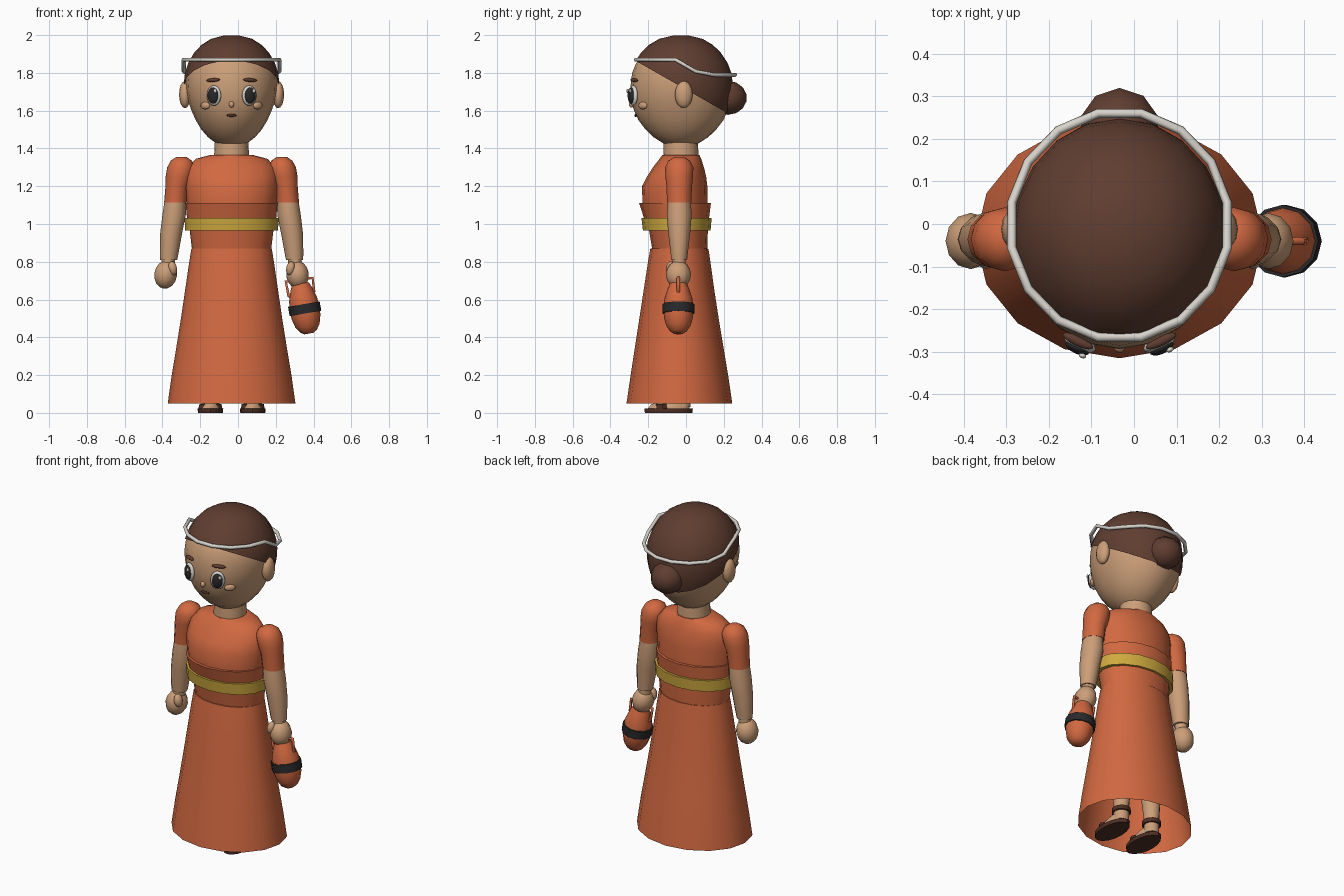
import bpy, bmesh, math
from mathutils import Vector

if "Cube" in bpy.data.objects:
    bpy.data.objects.remove(bpy.data.objects["Cube"])

X0 = -0.034  # body axis in x


def material(name, r, g, b):
    m = bpy.data.materials.new(name)
    m.diffuse_color = (r, g, b, 1)
    m.use_nodes = True
    m.node_tree.nodes["Principled BSDF"].inputs["Base Color"].default_value = m.diffuse_color
    return m


ORANGE = material("orange cloth", .64, .14, .052)
SKIN = material("skin", .60, .345, .19)
BROWN = material("hair brown", .115, .047, .03)
GOLD = material("gold sash", .62, .40, .05)
WHITE = material("off white", .68, .65, .60)
DARK = material("charcoal", .022, .022, .024)
SOLE = material("dark sandal brown", .075, .028, .018)


def finish(name, bm, mat, angle=40):
    me = bpy.data.meshes.new(name)
    bm.to_mesh(me)
    bm.free()
    me.materials.append(mat)
    ob = bpy.data.objects.new(name, me)
    bpy.context.collection.objects.link(ob)
    bpy.ops.object.select_all(action='DESELECT')
    ob.select_set(True)
    bpy.context.view_layer.objects.active = ob
    bpy.ops.object.shade_smooth_by_angle(angle=math.radians(angle))
    return ob


def loft_bm(rings, n=16, caps=True):
    """rings, lowest first: (z, centre x, centre y, radius x, radius y)"""
    bm = bmesh.new()
    loops = []
    for z, cx, cy, rx, ry in rings:
        loops.append([bm.verts.new((cx + rx * math.cos(2 * math.pi * i / n),
                                    cy + ry * math.sin(2 * math.pi * i / n), z)) for i in range(n)])
    for a, b in zip(loops, loops[1:]):
        for i in range(n):
            j = (i + 1) % n
            bm.faces.new((a[i], a[j], b[j], b[i]))
    if caps:
        bm.faces.new(loops[0][::-1])
        bm.faces.new(loops[-1])
    return bm


def loft(name, rings, mat, n=16, caps=True):
    return finish(name, loft_bm(rings, n, caps), mat)


def ball(name, loc, size, mat, rot=(0, 0, 0), u=14, v=9):
    bm = bmesh.new()
    bmesh.ops.create_uvsphere(bm, u_segments=u, v_segments=v, radius=1)
    bmesh.ops.scale(bm, vec=size, verts=bm.verts)
    ob = finish(name, bm, mat, 60)
    ob.location, ob.rotation_euler = loc, rot
    return ob


def tube(name, points, radius, mat, cyclic=False):
    cu = bpy.data.curves.new(name, 'CURVE')
    cu.dimensions = '3D'
    cu.bevel_depth, cu.bevel_resolution = radius, 1
    cu.use_fill_caps = True
    sp = cu.splines.new('POLY')
    sp.points.add(len(points) - 1)
    for p, co in zip(sp.points, points):
        p.co = (*co, 1)
    sp.use_cyclic_u = cyclic
    cu.materials.append(mat)
    ob = bpy.data.objects.new(name, cu)
    bpy.context.collection.objects.link(ob)
    return ob


# Head
HY = -0.027
HEAD = [(1.405, .03, .035), (1.425, .08, .09), (1.46, .125, .145), (1.5, .16, .187), (1.55, .19, .225),
        (1.6, .212, .248), (1.65, .23, .262), (1.7, .24, .267), (1.75, .243, .265), (1.8, .238, .258),
        (1.85, .22, .238), (1.9, .19, .203), (1.94, .15, .16), (1.97, .10, .106), (1.987, .03, .03)]
loft("head", [(z, X0, HY, a, b) for z, a, b in HEAD], SKIN, 20)

# Hair cap: enlarged head cut by a plane sloping down to the back
bm = loft_bm([(z + max(0, z - 1.8) * .06, X0, HY, a + .009, b + .009) for z, a, b in HEAD], 20)
bmesh.ops.bisect_plane(bm, geom=bm.verts[:] + bm.edges[:] + bm.faces[:], plane_co=(0, 0, 1.712),
                       plane_no=Vector((0, .57, 1)).normalized(), clear_inner=True)
finish("hair_cap", bm, BROWN, 50)
ball("hair_bun", (X0, .222, 1.668), (.098, .1, .09), BROWN, u=10, v=7)

# Circlet around the head, stepping down behind the ears
pts = []
for i in range(16):
    t = 2 * math.pi * (i + .5) / 16
    y = .268 * math.sin(t)
    pts.append((X0 + .258 * math.cos(t), y - .003, 1.87 - .08 * min(1, max(0, (y + .04) / .12))))
tube("circlet", pts, .011, WHITE, True)


# Face parts sit on the head surface at offset dx and height z
def on_face(name, dx, z, out, size, mat, roll=0):
    for (z0, a0, b0), (z1, a1, b1) in zip(HEAD, HEAD[1:]):
        if z0 <= z <= z1:
            k = (z - z0) / (z1 - z0)
            rx, ry = a0 + (a1 - a0) * k, b0 + (b1 - b0) * k
    c = math.sqrt(1 - (dx / rx) ** 2)
    ang = math.atan2(dx / rx ** 2, c / ry)
    loc = (X0 + dx + out * math.sin(ang), HY - ry * c - out * math.cos(ang), z)
    return ball(name, loc, size, mat, (0, roll, ang))


for s, side in ((-1, "left"), (1, "right")):
    on_face(side + "_eye_white", s * .09, 1.68, .008, (.041, .018, .054), WHITE)
    on_face(side + "_pupil", s * .09, 1.68, .021, (.031, .014, .043), DARK)
    on_face(side + "_eye_glint", s * .09 + .014, 1.705, .031, (.009, .006, .011), WHITE)
    on_face(side + "_eyebrow", s * .095, 1.762, .006, (.040, .012, .010), BROWN, s * .06)
    on_face(side + "_cheek", s * .138, 1.627, .002, (.031, .014, .02), SKIN)
    ball(side + "_ear", (X0 + s * .247, -.012, 1.685), (.031, .047, .072), SKIN, u=12, v=8)
on_face("nose", 0, 1.633, .004, (.014, .014, .017), SKIN)
on_face("mouth", 0, 1.575, .002, (.027, .008, .008), SOLE)

# Neck and dress
loft("neck", [(1.33, X0, -.027, .094, .094), (1.45, X0, -.027, .088, .09)], SKIN)
loft("bodice", [(1.10, X0, -.058, .236, .172), (1.2, X0, -.06, .245, .173), (1.25, X0, -.05, .243, .157),
                (1.30, X0, -.04, .232, .135), (1.345, X0, -.03, .19, .11), (1.366, X0, -.027, .11, .098)], ORANGE)
loft("chest_wrap", [(1.03, X0, -.05, .236, .172), (1.11, X0, -.058, .243, .19)], ORANGE)
loft("sash", [(.965, X0, -.049, .246, .179), (1.033, X0, -.05, .249, .186)], GOLD)
loft("waist", [(.86, X0, -.033, .209, .145), (.97, X0, -.04, .222, .156)], ORANGE)
loft("skirt", [(.05, X0, -.035, .338, .28), (.2, X0, -.035, .317, .258), (.35, X0, -.036, .292, .234),
               (.5, X0, -.037, .268, .21), (.65, X0, -.037, .246, .187), (.8, X0, -.036, .224, .165),
               (.868, X0, -.035, .213, .154)], ORANGE, caps=False)
loft("skirt_top", [(.862, X0, -.035, .212, .153), (.87, X0, -.035, .211, .152)], ORANGE)

# Arms, legs and sandals
AY = -.036
for s, side in ((-1, "left"), (1, "right")):
    def limb(name, rings, mat, n=12):
        loft(side + "_" + name, [(z, X0 + s * d, y, rx, ry) for z, d, y, rx, ry in rings], mat, n)

    limb("sleeve", [(1.115, .297, AY, .060, .064), (1.2, .289, AY, .061, .068), (1.25, .277, AY, .072, .073),
                    (1.3, .268, AY, .073, .075), (1.335, .266, AY, .056, .058), (1.356, .266, AY, .025, .025)], ORANGE)
    limb("forearm", [(.81, .333, AY, .045, .042), (.84, .331, AY, .049, .045), (.95, .32, AY, .058, .058),
                     (1.05, .304, AY, .062, .066), (1.12, .298, AY, .057, .061)], SKIN)
    limb("wrist", [(.77, .338, AY, .036, .036), (.82, .334, AY, .036, .036)], SKIN, 10)
    ball(side + "_hand", (X0 + s * .349, -.04, .732), (.06, .066, .075), SKIN, (0, -s * .15, 0), 12, 8)
    ball(side + "_thumb", (X0 + s * .312, -.078, .765), (.024, .028, .038), SKIN, (0, s * .2, 0), 10, 7)

    limb("leg", [(.03, .108, -.02, .042, .044), (.12, .108, -.02, .042, .044), (.3, .106, -.025, .058, .06),
                 (.5, .104, -.03, .066, .068), (.8, .1, -.03, .08, .08)], SKIN)
    limb("sandal_sole", [(0, .112, -.092, .066, .126), (.022, .112, -.092, .068, .128)], SOLE, 16)
    limb("foot", [(.02, .112, -.092, .055, .112), (.045, .112, -.085, .05, .1), (.07, .11, -.05, .04, .065)], SKIN)
    limb("toe_strap", [(.02, .112, -.125, .064, .045), (.048, .112, -.125, .058, .04)], SOLE)
    limb("ankle_strap", [(.085, .108, -.02, .052, .054), (.11, .108, -.02, .052, .054)], SOLE)

# Carried jug, tilted, with dark band and bail handle
JUG = [(-.138, .025), (-.125, .045), (-.095, .065), (-.05, .077), (0, .08), (.05, .074), (.1, .058), (.13, .045)]
jug = loft("jug", [(z, 0, 0, r, r) for z, r in JUG], ORANGE, 12)
band = loft("jug_band", [(-.03, 0, 0, .085, .085), (.02, 0, 0, .085, .085)], DARK, 12)
for ob in (jug, band):
    ob.location, ob.rotation_euler = (.352, -.04, .556), (0, -.17, 0)
tube("jug_handle", [(.285, -.04, .61), (.268, -.04, .62), (.253, -.04, .695), (.30, -.04, .70), (.395, -.04, .715),
                    (.403, -.04, .645), (.375, -.04, .63)], .009, ORANGE)
